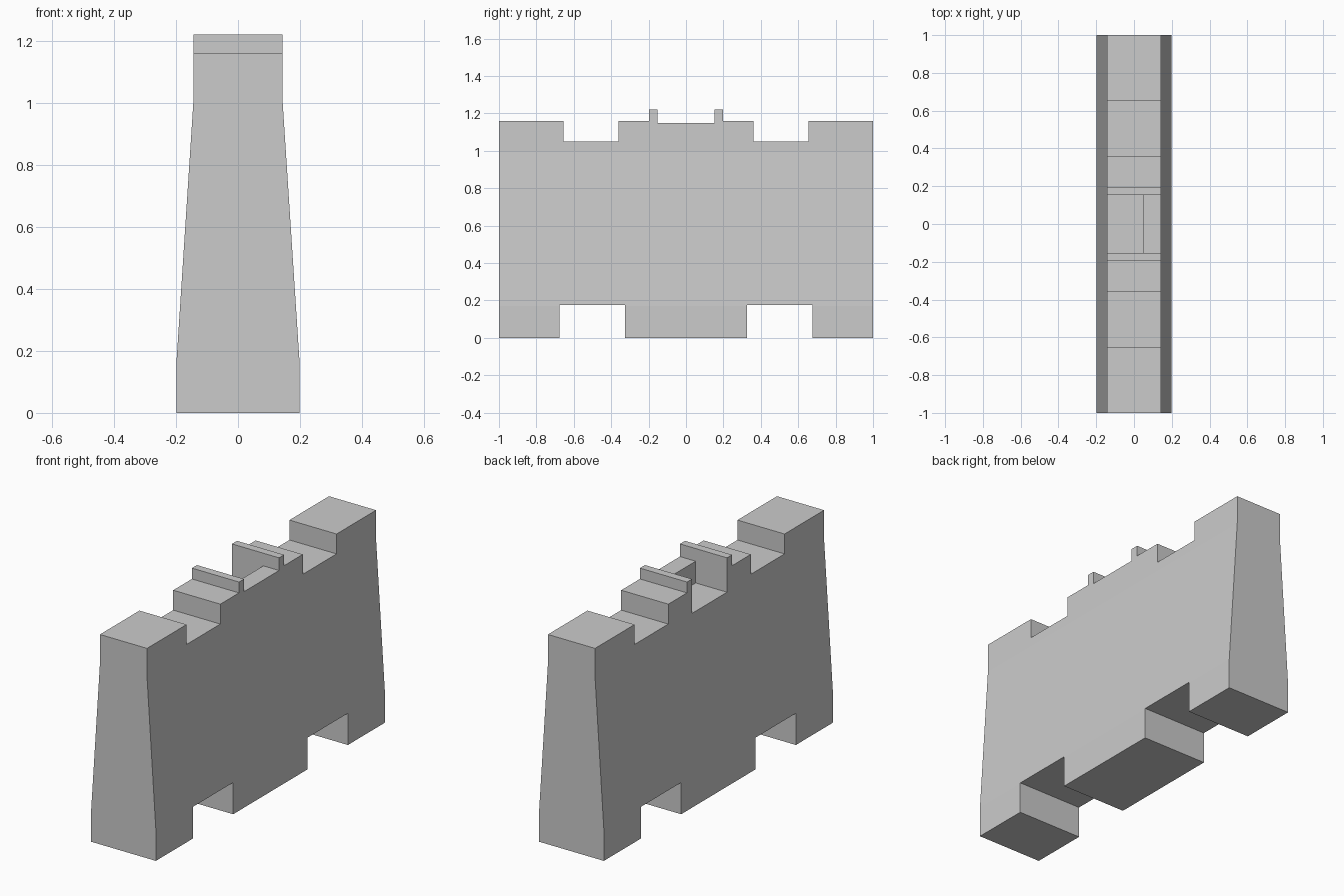
import bpy
import bmesh
from mathutils import Vector

default = bpy.data.objects.get("Cube")
if default:
    bpy.data.objects.remove(default, do_unlink=True)

# Material
stone = bpy.data.materials.new("grey stone")
stone.use_nodes = True
GREY = (0.6, 0.6, 0.6, 1)
stone.diffuse_color = GREY
stone.node_tree.nodes["Principled BSDF"].inputs["Base Color"].default_value = GREY

# Heights and half widths of the wall section
FOOT, SHOULDER = 0.17, 1.0
BASE_HALF, TOP_HALF = 0.198, 0.144


def half_width(z):
    t = min(max((z - FOOT) / (SHOULDER - FOOT), 0), 1)
    return BASE_HALF + (TOP_HALF - BASE_HALF) * t


def make_object(name, bm):
    bmesh.ops.recalc_face_normals(bm, faces=bm.faces)
    mesh = bpy.data.meshes.new(name)
    bm.to_mesh(mesh)
    bm.free()
    mesh.materials.append(stone)
    obj = bpy.data.objects.new(name, mesh)
    bpy.context.collection.objects.link(obj)
    return obj


# Wall silhouette (y, z): half outline, mirrored end to end
half = [(0.153, 1.15), (0.153, 1.22), (0.197, 1.22), (0.197, 1.16),
        (0.36, 1.16), (0.36, 1.05), (0.655, 1.05), (0.655, 1.16),
        (1, 1.16), (1, 0), (0.677, 0), (0.677, 0.175),
        (0.325, 0.175), (0.325, 0)]
outline = half + [(-y, z) for y, z in reversed(half)]

# Wall: extrude the silhouette, then taper it between foot and shoulder
bm = bmesh.new()
face = bm.faces.new([bm.verts.new((-1, y, z)) for y, z in outline])
ext = bmesh.ops.extrude_face_region(bm, geom=[face], use_keep_orig=True)
bmesh.ops.translate(bm, vec=(2, 0, 0),
                    verts=[v for v in ext["geom"] if isinstance(v, bmesh.types.BMVert)])
for level in (FOOT, SHOULDER):
    bmesh.ops.bisect_plane(bm, geom=bm.verts[:] + bm.edges[:] + bm.faces[:],
                           plane_co=(0, 0, level), plane_no=(0, 0, 1))
for v in bm.verts:
    v.co.x *= half_width(v.co.z)
wall = make_object("wall", bm)

# Walkway recess between the posts, leaving a parapet on the left side
low, high = Vector((-0.3, -0.153, 1.03)), Vector((0.048, 0.153, 1.4))
bm = bmesh.new()
bmesh.ops.create_cube(bm, size=1)
for v in bm.verts:
    v.co = (low + high) / 2 + v.co * (high - low)
cutter = make_object("recess_cutter", bm)
cutter.hide_render = True

recess = wall.modifiers.new("recess", "BOOLEAN")
recess.operation = "DIFFERENCE"
recess.solver = "EXACT"
recess.object = cutter
bpy.context.view_layer.objects.active = wall
wall.select_set(True)
bpy.ops.object.modifier_apply(modifier=recess.name)
bpy.data.objects.remove(cutter, do_unlink=True)
